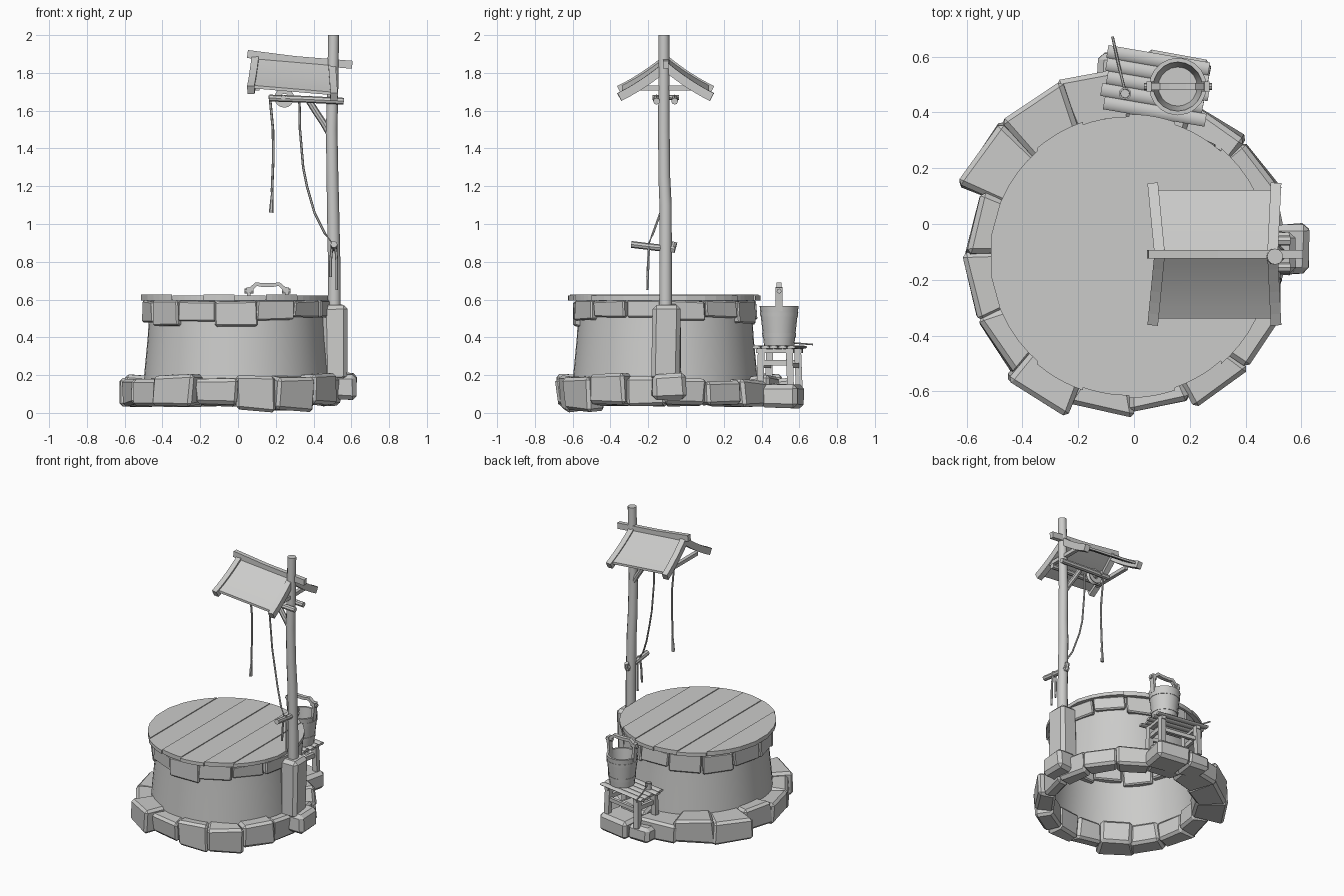
import bpy, bmesh, random
from math import sin, cos, pi, sqrt, radians
from mathutils import Vector, Matrix

random.seed(4)
cube = bpy.data.objects.get("Cube")
if cube:
    bpy.data.objects.remove(cube)

grey = bpy.data.materials.new("plain_grey")
grey.use_nodes = True
grey.diffuse_color = (0.6, 0.6, 0.59, 1)
grey.node_tree.nodes["Principled BSDF"].inputs["Base Color"].default_value = (0.6, 0.6, 0.59, 1)
CX, CY = -0.01, -0.11          # well axis


def finish(name, bm, smooth=False):
    bmesh.ops.recalc_face_normals(bm, faces=bm.faces)
    mesh = bpy.data.meshes.new(name)
    bm.to_mesh(mesh)
    bm.free()
    mesh.materials.append(grey)
    ob = bpy.data.objects.new(name, mesh)
    bpy.context.collection.objects.link(ob)
    if smooth:
        bpy.ops.object.select_all(action='DESELECT')
        ob.select_set(True)
        bpy.context.view_layer.objects.active = ob
        bpy.ops.object.shade_smooth_by_angle(angle=radians(40))
    return ob


def loft(bm, rings, closed=False):
    rows = [[bm.verts.new(p) for p in ring] for ring in rings]
    pairs = list(zip(rows, rows[1:])) + ([(rows[-1], rows[0])] if closed else [])
    for a, b in pairs:
        for i in range(len(a)):
            j = (i + 1) % len(a)
            bm.faces.new((a[i], a[j], b[j], b[i]))
    if not closed:
        bm.faces.new(rows[0])
        bm.faces.new(rows[-1])


def beam(name, path, w, h=None, sides=4, smooth=False, taper=1.0):
    """Sweep a box (4 sides) or round section along a path."""
    pts = [Vector(p) for p in path]
    bm, rings = bmesh.new(), []
    h = h or w
    turn = pi / 4 if sides == 4 else 0
    for i, p in enumerate(pts):
        d = (pts[min(i + 1, len(pts) - 1)] - pts[max(i - 1, 0)]).normalized()
        ref = Vector((0, 0, 1)) if abs(d.z) < 0.8 else Vector((0, 1, 0))
        u = d.cross(ref).normalized()
        v = u.cross(d)
        k = (sqrt(2) if sides == 4 else 1) * (1 + (taper - 1) * i / (len(pts) - 1)) / 2
        rings.append([p + u * cos(turn + 2 * pi * n / sides) * w * k
                      + v * sin(turn + 2 * pi * n / sides) * h * k for n in range(sides)])
    loft(bm, rings)
    return finish(name, bm, smooth)


def revolve(name, x, y, profile, steps=32):
    """Closed (radius, z) section turned about a vertical axis."""
    bm = bmesh.new()
    loft(bm, [[(x + r * cos(2 * pi * s / steps), y + r * sin(2 * pi * s / steps), z)
               for r, z in profile] for s in range(steps)], closed=True)
    return finish(name, bm, True)


def chip(name, bm, jit, bev):
    """Roughen the corners of a block and chamfer its edges."""
    for v in bm.verts:
        v.co += Vector([random.uniform(-jit, jit) for _ in range(3)])
    bm.normal_update()
    bmesh.ops.bevel(bm, geom=bm.edges[:], offset=bev, segments=1, affect='EDGES')
    return finish(name, bm)


def stone(name, ang, half, r0, r1, z0, z1, jit, bev):
    """Wedge block standing on a ring about the well axis."""
    bm = bmesh.new()
    bmesh.ops.create_cube(bm, size=2)
    for v in bm.verts:
        a = ang + half * v.co.y
        r = r1 if v.co.x > 0 else r0
        v.co = (CX + r * cos(a), CY + r * sin(a), z1 if v.co.z > 0 else z0)
    return chip(name, bm, jit, bev)


def rock(name, centre, size, turn=0, bev=0.022):
    bm = bmesh.new()
    bmesh.ops.create_cube(bm, size=1)
    bm.transform(Matrix.Translation(centre) @ Matrix.Rotation(turn, 4, 'Z') @ Matrix.Diagonal((*size, 1)))
    return chip(name, bm, 0.008, bev)


# Well shaft: thin plaster shell
revolve("well_wall", CX, CY, [(0.492, 0.12), (0.487, 0.2), (0.468, 0.4), (0.456, 0.6),
                              (0.45, 0.6), (0.462, 0.4), (0.481, 0.2), (0.486, 0.12)], 48)

# Footing stones, one radius per stone going round from +x
radii = [0.56, 0.585, 0.59, 0.6, 0.68, 0.67, 0.68, 0.59, 0.6, 0.6, 0.63, 0.58, 0.565, 0.59, 0.58, 0.56]
step = 2 * pi / len(radii)
for i, r in enumerate(radii):
    low = 0.01 if i in (12, 13) else 0.04
    stone(f"footing_stone_{i}", (i + 0.5) * step, step * 0.515, 0.462, r,
          low, 0.19 + random.uniform(-0.025, 0.015), 0.012, 0.017)
rock("table_footing_stone_left", (0.14, 0.505, 0.09), (0.24, 0.2, 0.125), -0.17)
rock("table_footing_stone_right", (-0.05, 0.53, 0.085), (0.17, 0.16, 0.11), -0.1)
rock("post_footing_stone", (0.556, -0.09, 0.14), (0.14, 0.18, 0.14))

# Rim stones under the lid
count = 14
for i in range(count):
    stone(f"rim_stone_{i}", (i + 0.5) * 2 * pi / count, pi / count * random.uniform(0.94, 1.0), 0.43, 0.495,
          0.48 + random.uniform(-0.025, 0.03), 0.594, 0.006, 0.008)
rock("post_stone", (0.513, -0.104, 0.37), (0.125, 0.15, 0.41))

# Plank lid: strips of a disc, each with its own level and slightly different length
planks, R = 6, 0.495
for i in range(planks):
    x0 = -R + 2 * R * i / planks
    x1 = -R + 2 * R * (i + 1) / planks - 0.0006
    rad = R + (0.005, 0.014)[i % 2]
    xs = [x0 + (x1 - x0) * k / 5 for k in range(6)]
    arc = [(x, sqrt(rad * rad - x * x)) for x in xs]
    outline = arc + [(x, -y) for x, y in reversed(arc)]
    top = 0.623 + (0.0025, -0.0025)[i % 2]
    bm = bmesh.new()
    loft(bm, [[(CX - 0.008 + x, CY - 0.005 + y, z) for x, y in outline] for z in (0.596, top)])
    finish(f"lid_plank_{i}", bm)

# Post with slight natural bends
beam("post", [(0.51, -0.108, 0.5), (0.51, -0.108, 0.75), (0.503, -0.108, 1.1), (0.5, -0.115, 1.25),
              (0.496, -0.117, 1.5), (0.502, -0.117, 1.75), (0.506, -0.117, 2.0)],
     0.068, None, 12, True, 0.84)

# Roof: ridge, curved rafters and two sagging panels, all falling towards the post
RY, REACH = -0.108, 0.245


def roof_point(x, t, side, lift=0.0):
    return (x, RY + side * REACH * t, 1.85 - 0.2 * t + 0.04 * t * t - 0.085 * (x - 0.3) + lift)


beam("ridge_beam", [(0.05, RY, 1.9), (0.3, RY, 1.868), (0.605, RY, 1.843)], 0.03, 0.042)
ts = [k / 6 for k in range(7)]
for side, word in ((-1, "front"), (1, "back")):
    for x, dx, end in ((0.092, -0.024, "outer"), (0.497, 0.012, "post")):
        beam(f"{word}_{end}_rafter", [roof_point(x + dx * t, t, side) for t in ts], 0.038, 0.046)
    bm = bmesh.new()
    loft(bm, [[roof_point(x, t * 0.94, side, z) for x, z in
               ((0.1 - 0.02 * t, 0.018), (0.5, 0.018), (0.5, 0.002), (0.1 - 0.02 * t, 0.002))] for t in ts])
    finish(f"{word}_roof_panel", bm, True)
    # Paired rails clasping the post
    y = RY + side * 0.048
    beam(f"{word}_rail", [(0.165, y, 1.667), (0.36, y, 1.66), (0.56, y, 1.65)], 0.036, None, 8, True)
for x, end in ((0.1, "outer"), (0.5, "post")):
    beam(f"{end}_tie", [(x, RY - 0.15, 1.72), (x, RY + 0.15, 1.72)], 0.025)
beam("brace", [(0.495, RY, 1.46), (0.455, RY, 1.53), (0.415, RY, 1.59), (0.365, RY, 1.67)], 0.036, None, 8, True)

# Pulley wheel and its pin
bm = bmesh.new()
prof = [(0.052, -0.014), (0.04, 0), (0.052, 0.014), (0.022, 0.014), (0.022, -0.014)]
loft(bm, [[(0.245 + r * cos(k * pi / 8), RY + w, 1.668 + r * sin(k * pi / 8)) for r, w in prof]
          for k in range(16)], closed=True)
finish("pulley", bm, True)
beam("pulley_pin", [(0.24, RY - 0.07, 1.67), (0.24, RY + 0.07, 1.67)], 0.026, None, 8)

# Ropes
beam("hanging_rope", [(0.168, RY, 1.68), (0.185, RY, 1.5), (0.187, RY, 1.35), (0.18, RY, 1.18),
                      (0.182, RY, 1.13)], 0.014, None, 6, True)
beam("rope_tassel", [(0.18, RY, 1.15), (0.175, RY, 1.06)], 0.014, None, 6, False, 1.7)
beam("tied_rope", [(0.325, RY, 1.66), (0.328, RY, 1.5), (0.345, RY, 1.3), (0.365, RY - 0.005, 1.2),
                   (0.405, -0.135, 1.06), (0.46, -0.175, 0.95), (0.505, -0.2, 0.89)], 0.013, None, 6, True)
for dx, z in ((-0.018, 0.72), (0.015, 0.65)):
    beam("rope_tail", [(0.508 + dx * 0.5, -0.195, 0.9), (0.508 + dx, -0.2, 0.8), (0.508 + dx, -0.204, z)],
         0.015, None, 6, True)
beam("cleat_peg", [(0.508, -0.29, 0.892), (0.508, -0.16, 0.876), (0.51, -0.06, 0.868)], 0.036, None, 8, True)
beam("cleat_stub", [(0.51, -0.075, 0.85), (0.51, -0.06, 0.905)], 0.03, None, 8, True)

# Side table, turned a little
TURN = Matrix.Translation((0.083, 0.495, 0)) @ Matrix.Rotation(-0.17, 4, 'Z')


def local(*pts):
    return [TURN @ Vector(p) for p in pts]


for i in range(5):
    y, s = -0.092 + i * 0.046, random.uniform(-0.012, 0.012)
    beam(f"table_plank_{i}", local((-0.185 + s, y, 0.348), (0.185 + s, y, 0.348)), 0.046, 0.018, 8, True)
for x in (-0.13, 0.13):
    for y in (-0.075, 0.075):
        beam("table_leg", local((x * 1.04, y * 1.1, 0.13), (x, y, 0.34)), 0.036)
    beam("table_end_rail", local((x, -0.08, 0.265), (x, 0.08, 0.265)), 0.022, 0.03)
    beam("table_batten", local((x, -0.1, 0.328), (x, 0.1, 0.328)), 0.03, 0.022)
for y in (-0.075, 0.075):
    beam("table_side_rail", local((-0.13, y, 0.25), (0.13, y, 0.25)), 0.02, 0.026)

# Bucket with hoops, ears and an arched handle
BX, BY = 0.157, 0.493
revolve("bucket", BX, BY, [(0.0005, 0.357), (0.08, 0.357), (0.103, 0.565), (0.088, 0.565),
                           (0.07, 0.375), (0.0005, 0.375)], 20)
for z, r in ((0.4, 0.085), (0.51, 0.0965)):
    revolve("bucket_hoop", BX, BY, [(r - 0.004, z), (r + 0.003, z), (r + 0.005, z + 0.022), (r - 0.002, z + 0.022)], 20)
for s in (-1, 1):
    beam("bucket_ear", [(BX + s * 0.092, BY, 0.54), (BX + s * 0.104, BY, 0.665)], 0.018, 0.036)
    beam("handle_pin", [(BX + s * 0.075, BY, 0.645), (BX + s * 0.122, BY, 0.645)], 0.026, None, 8)
beam("bucket_handle", [(BX + x, BY, z) for x, z in ((-0.1, 0.645), (-0.085, 0.66), (-0.06, 0.682), (-0.03, 0.677),
     (0.03, 0.677), (0.06, 0.682), (0.085, 0.66), (0.1, 0.645))], 0.026, 0.02)

# Ladle resting on the table
revolve("ladle_cup", -0.032, 0.468, [(0.0005, 0.356), (0.02, 0.356), (0.022, 0.4), (0.016, 0.4),
                                     (0.015, 0.365), (0.0005, 0.365)], 12)
beam("ladle_handle", [(-0.034, 0.485, 0.39), (-0.055, 0.57, 0.37), (-0.077, 0.672, 0.362)], 0.01, None, 6)
